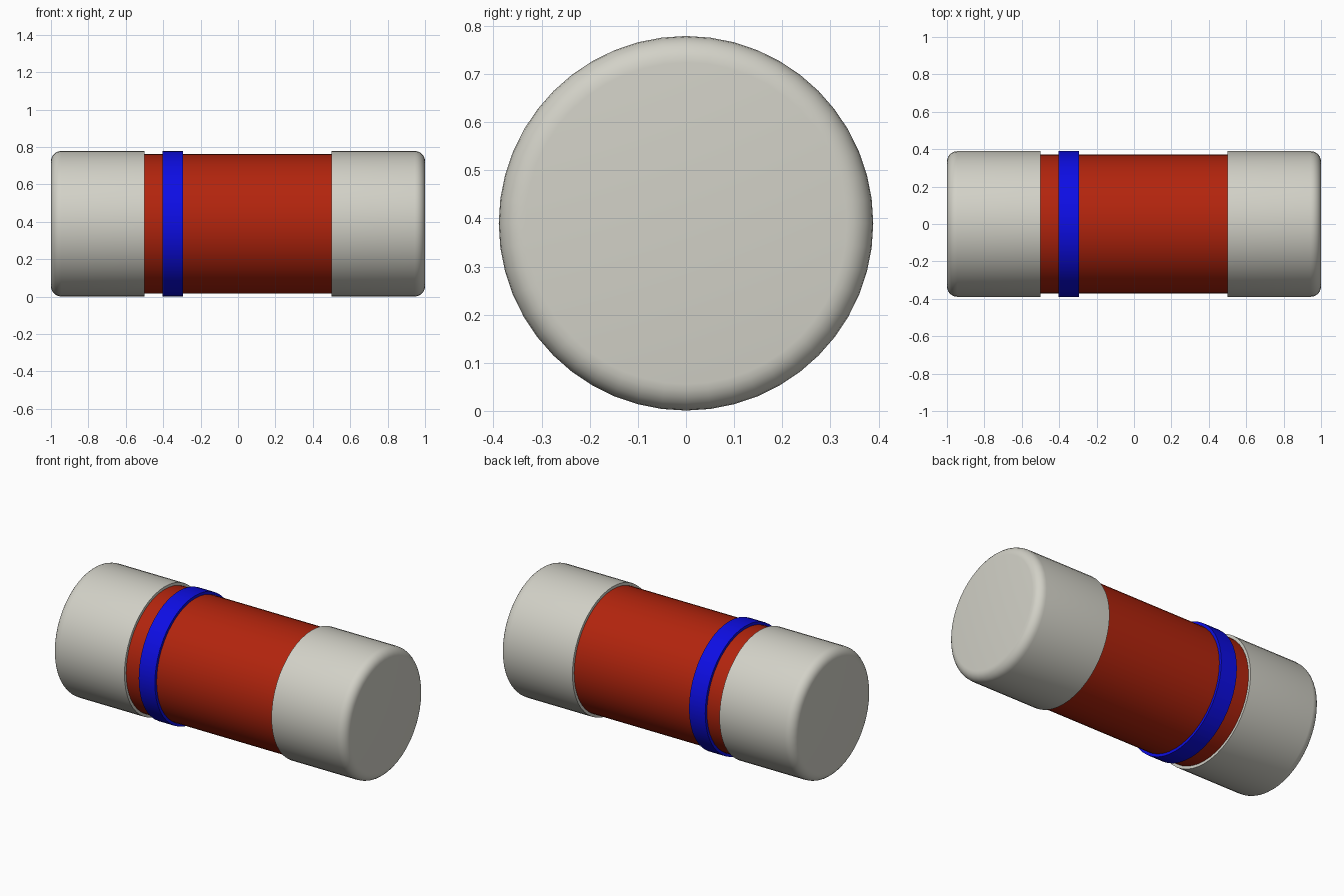
import bpy, bmesh, math

if "Cube" in bpy.data.objects:
    bpy.data.objects.remove(bpy.data.objects["Cube"])

SEG = 48
CZ = 0.39      # axis height
R = 0.389      # cap and band radius
RB = 0.372     # body radius
FIL = 0.055    # rounded cap edge


def material(name, rgb):
    m = bpy.data.materials.new(name)
    m.diffuse_color = (*rgb, 1.0)
    m.use_nodes = True
    m.node_tree.nodes["Principled BSDF"].inputs["Base Color"].default_value = m.diffuse_color
    return m


grey = material("metal grey", (0.645, 0.638, 0.572))
red = material("body red", (0.448, 0.0178, 0.004))
blue = material("band blue", (0.004, 0.004, 0.78))


def lathe(name, profile, mat):
    """Spin (x, radius) points about the lengthwise axis."""
    bm = bmesh.new()
    rings = []
    for x, r in profile:
        if r == 0:
            rings.append([bm.verts.new((x, 0, CZ))] * SEG)
        else:
            rings.append([bm.verts.new((x, r * math.sin(a), CZ + r * math.cos(a)))
                          for a in (2 * math.pi * i / SEG for i in range(SEG))])
    for a, b in zip(rings, rings[1:]):
        for i in range(SEG):
            j = (i + 1) % SEG
            corners = list(dict.fromkeys((a[i], a[j], b[j], b[i])))
            bm.faces.new(corners)
    bmesh.ops.recalc_face_normals(bm, faces=bm.faces)
    me = bpy.data.meshes.new(name)
    bm.to_mesh(me)
    bm.free()
    me.materials.append(mat)
    ob = bpy.data.objects.new(name, me)
    bpy.context.collection.objects.link(ob)
    bpy.ops.object.select_all(action='DESELECT')
    ob.select_set(True)
    bpy.context.view_layer.objects.active = ob
    bpy.ops.object.shade_smooth_by_angle(angle=math.radians(35))
    return ob


# Metal end caps with rounded outer rims
fillet = [(1 - FIL + FIL * math.sin(t), R - FIL + FIL * math.cos(t))
          for t in (math.pi / 2 * k / 6 for k in range(7))]
cap = [(0.5, 0), (0.5, R)] + fillet + [(1.0, 0)]
lathe("right_cap", cap, grey)
lathe("left_cap", [(-x, r) for x, r in cap], grey)

# Cylindrical body between the caps
lathe("body", [(-0.5, 0), (-0.5, RB), (0.5, RB), (0.5, 0)], red)

# Raised marking band, a closed ring
x0, x1, ri = -0.403, -0.293, RB - 0.004
lathe("band", [(x0, ri), (x0, R), (x1, R), (x1, ri), (x0, ri)], blue)
